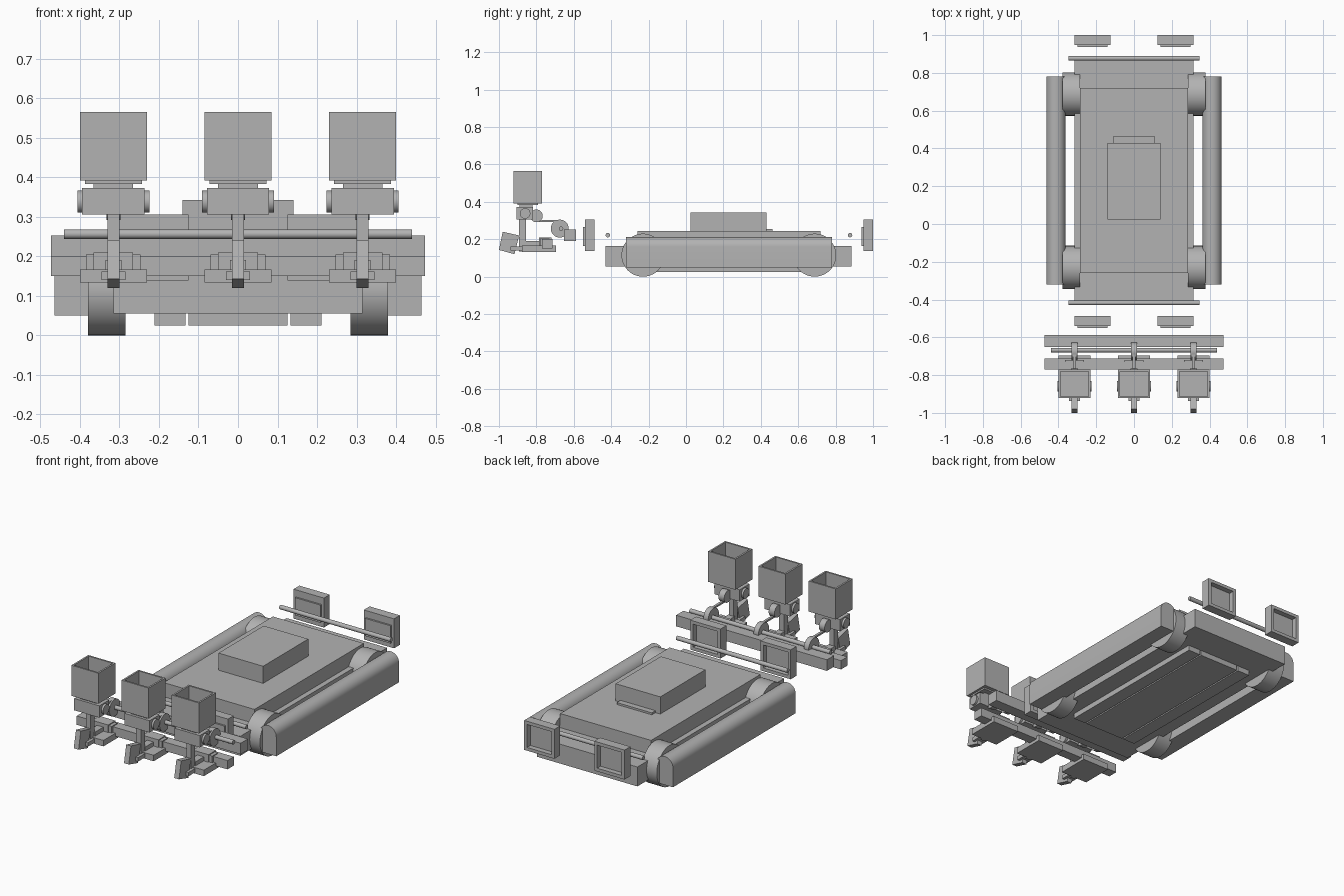
import bpy, bmesh, math
from mathutils import Matrix, Vector

cube = bpy.data.objects.get("Cube")
if cube:
    bpy.data.objects.remove(cube)

mat = bpy.data.materials.new("plain grey")
mat.use_nodes = True
GREY = (0.45, 0.45, 0.45, 1)
mat.diffuse_color = GREY
mat.node_tree.nodes["Principled BSDF"].inputs["Base Color"].default_value = GREY


def finish(name, bm, smooth=False):
    bmesh.ops.recalc_face_normals(bm, faces=bm.faces)
    mesh = bpy.data.meshes.new(name)
    bm.to_mesh(mesh)
    bm.free()
    mesh.materials.append(mat)
    ob = bpy.data.objects.new(name, mesh)
    bpy.context.collection.objects.link(ob)
    if smooth:
        bpy.ops.object.select_all(action='DESELECT')
        bpy.context.view_layer.objects.active = ob
        ob.select_set(True)
        bpy.ops.object.shade_smooth_by_angle(angle=math.radians(35))
    return ob


def box_bm(x, y, z):
    bm = bmesh.new()
    size = (x[1] - x[0], y[1] - y[0], z[1] - z[0])
    mid = ((x[0] + x[1]) / 2, (y[0] + y[1]) / 2, (z[0] + z[1]) / 2)
    bmesh.ops.create_cube(bm, size=1, matrix=Matrix.Translation(mid) @ Matrix.Diagonal((*size, 1)))
    return bm


def box(name, x, y, z):
    return finish(name, box_bm(x, y, z))


def hollow_box(name, x, y, z, direction, wall, depth):
    """Box with a recess sunk into the face that points along direction."""
    bm = box_bm(x, y, z)
    d = Vector(direction)
    bm.normal_update()
    face = max(bm.faces, key=lambda f: f.normal.dot(d))
    bmesh.ops.inset_region(bm, faces=[face], thickness=wall)
    floor = bmesh.ops.extrude_face_region(bm, geom=[face])["geom"]
    bmesh.ops.delete(bm, geom=[face], context='FACES_ONLY')
    verts = [v for v in floor if isinstance(v, bmesh.types.BMVert)]
    bmesh.ops.translate(bm, verts=verts, vec=-d * depth)
    return finish(name, bm)


def x_cylinder(name, x, y, z, r, sides=32):
    bm = bmesh.new()
    place = Matrix.Translation(((x[0] + x[1]) / 2, y, z)) @ Matrix.Rotation(math.pi / 2, 4, 'Y')
    bmesh.ops.create_cone(bm, cap_ends=True, segments=sides, radius1=r, radius2=r,
                          depth=x[1] - x[0], matrix=place)
    return finish(name, bm, True)


def prism(name, points, vec, smooth=False):
    """Closed outline extruded along vec."""
    bm = bmesh.new()
    face = bm.faces.new([bm.verts.new(p) for p in points])
    top = bmesh.ops.extrude_face_region(bm, geom=[face])["geom"]
    bmesh.ops.translate(bm, verts=[v for v in top if isinstance(v, bmesh.types.BMVert)], vec=vec)
    return finish(name, bm, smooth)


def span(c, half):
    return (c - half, c + half)


# Chassis, deck and hatch
box("chassis", (-0.315, 0.315), (-0.43, 0.885), (0.055, 0.165))
box("deck", (-0.285, 0.285), (-0.26, 0.72), (0.16, 0.245))
box("hatch", (-0.14, 0.14), (0.025, 0.43), (0.24, 0.342))
box("hatch_step", (-0.11, 0.11), (0.43, 0.463), (0.24, 0.256))
for x in (span(-0.172, 0.039), span(0, 0.125), span(0.172, 0.039)):
    box("belly_plate", x, (-0.25, 0.71), (0.025, 0.06))

# Side pods with rounded tops, and wheels
for s in (-1, 1):
    cx, r = 0.413 * s, 0.051
    arch = [(cx + r * math.cos(a), -0.32, 0.16 + r * math.sin(a))
            for a in (math.pi * i / 16 for i in range(17))]
    arch += [(cx - r, -0.32, 0.05), (cx + r, -0.32, 0.05)]
    prism("side_pod", arch, (0, 1.1, 0), True)
    for y in (-0.23, 0.688):
        x_cylinder("wheel", span(0.332 * s, 0.047), y, 0.115, 0.115, 48)

# End rails and framed panels
for y in (-0.418, 0.877):
    x_cylinder("end_rail", (-0.348, 0.348), y, 0.222, 0.012, 16)
for y in (-0.54, 0.948):
    for s in (-1, 1):
        c = 0.22 * s
        hollow_box("framed_panel", span(c, 0.095), (y, y + 0.052), (0.138, 0.305), (0, 1, 0), 0.026, 0.03)
        box("panel_back", span(c, 0.08), (y - 0.01, y + 0.005), (0.165, 0.265))

# Front tool bars
box("rear_tool_beam", (-0.473, 0.473), (-0.652, -0.587), (0.19, 0.253))
box("front_tool_beam", (-0.473, 0.473), (-0.77, -0.713), (0.15, 0.2))
x_cylinder("drive_shaft", (-0.44, 0.44), -0.668, 0.256, 0.012, 16)

# Three identical row units
for c in (-0.315, 0, 0.315):
    hollow_box("hopper", span(c, 0.085), (-0.922, -0.77), (0.392, 0.565), (0, 0, 1), 0.014, 0.16)
    box("hopper_neck", span(c, 0.072), (-0.9, -0.79), (0.383, 0.394))
    box("meter_lid", span(c, 0.05), (-0.89, -0.82), (0.365, 0.386))
    box("meter_box", span(c, 0.079), (-0.905, -0.818), (0.305, 0.372))
    x_cylinder("meter_hub", span(c, 0.091), -0.86, 0.338, 0.028)
    x_cylinder("upper_pulley", span(c, 0.018), -0.8, 0.325, 0.034)
    x_cylinder("lower_pulley", span(c, 0.015), -0.675, 0.257, 0.048)
    prism("drive_arm", [(c - 0.007, y, z) for y, z in
                        ((-0.81, 0.292), (-0.69, 0.292), (-0.67, 0.27), (-0.67, 0.284), (-0.69, 0.302), (-0.81, 0.302))],
          (0.014, 0, 0))
    box("stem", span(c, 0.015), (-0.892, -0.855), (0.135, 0.31))
    box("stem_bracket", span(c, 0.03), (-0.938, -0.85), (0.14, 0.162))
    prism("opener_shoe", [(c - 0.015, y, z) for y, z in
                          ((-0.98, 0.24), (-0.892, 0.22), (-0.917, 0.12), (-1.0, 0.143))], (0.03, 0, 0))
    box("base_plate", span(c, 0.085), (-0.877, -0.695), (0.133, 0.167))
    box("beam_clamp", span(c, 0.05), (-0.785, -0.72), (0.16, 0.21))
    box("clamp_ears", span(c, 0.069), (-0.78, -0.73), (0.16, 0.205))
    box("clamp_link", span(c, 0.02), (-0.86, -0.78), (0.16, 0.19))
